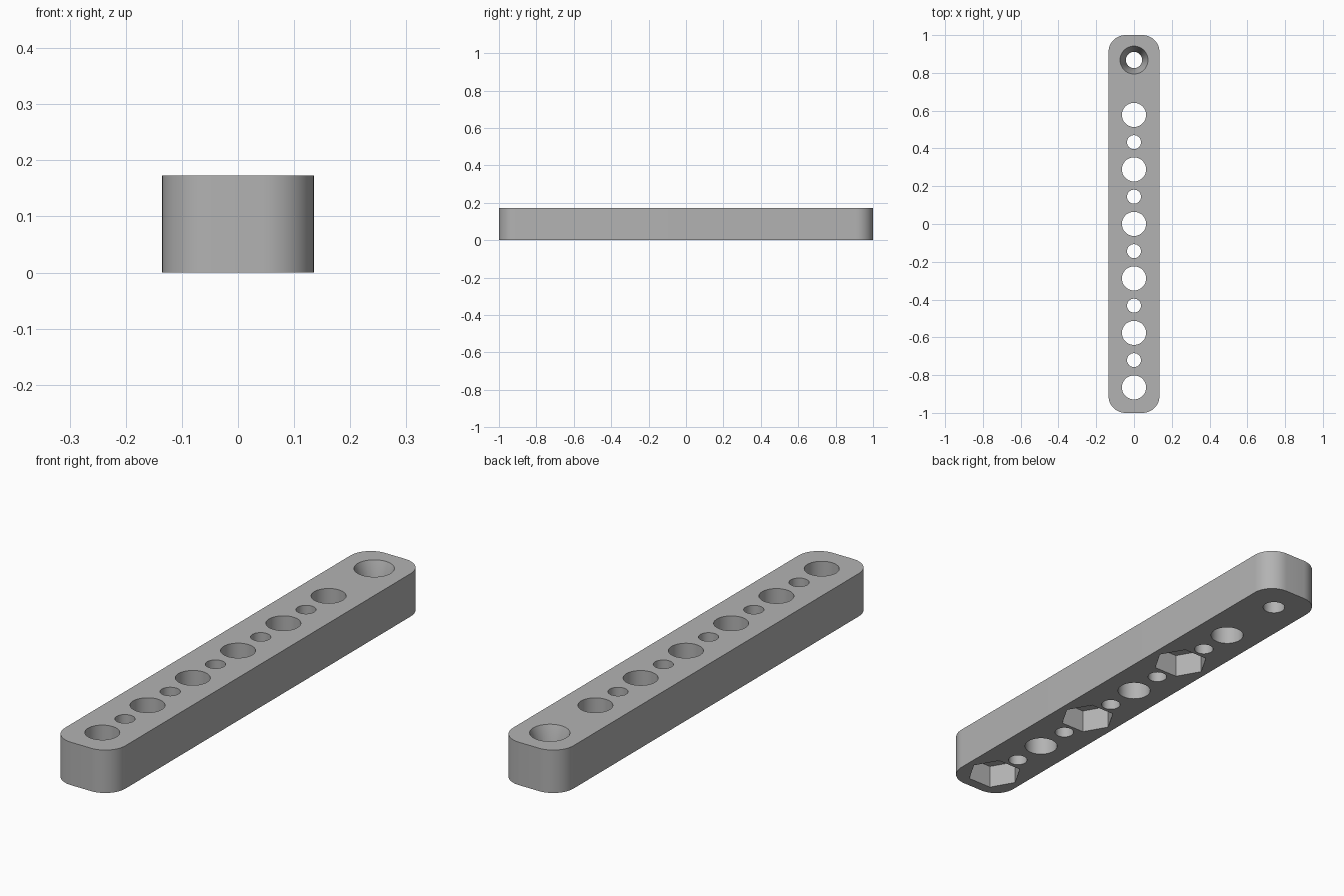
import bpy, bmesh, math
from mathutils import Matrix

cube = bpy.data.objects.get("Cube")
if cube:
    bpy.data.objects.remove(cube, do_unlink=True)

HALF_W, HALF_L, HEIGHT, CORNER = 0.135, 1.0, 0.173, 0.09
PITCH = 0.2885

grey = bpy.data.materials.new("light grey")
grey.use_nodes = True
colour = (0.45, 0.45, 0.45, 1)
grey.diffuse_color = colour
grey.node_tree.nodes["Principled BSDF"].inputs["Base Color"].default_value = colour


def add_object(name, bm):
    mesh = bpy.data.meshes.new(name)
    bm.to_mesh(mesh)
    bm.free()
    mesh.materials.append(grey)
    obj = bpy.data.objects.new(name, mesh)
    bpy.context.collection.objects.link(obj)
    return obj


# Bar with rounded vertical corners
bm = bmesh.new()
bmesh.ops.create_cube(bm, size=1, matrix=Matrix.Translation((0, 0, HEIGHT / 2))
                      @ Matrix.Diagonal((2 * HALF_W, 2 * HALF_L, HEIGHT, 1)))
uprights = [e for e in bm.edges if abs(e.verts[0].co.z - e.verts[1].co.z) > 0.1]
bmesh.ops.bevel(bm, geom=uprights, offset=CORNER, segments=12, profile=0.5, affect='EDGES')
bar = add_object("drilled_bar", bm)
bpy.context.view_layer.objects.active = bar
bar.select_set(True)


def cut(y, low_radius, high_radius, low, high, sides=48):
    """Cut a round, tapered or many-sided hole out of the bar."""
    bm = bmesh.new()
    bmesh.ops.create_cone(bm, cap_ends=True, segments=sides, radius1=low_radius,
                          radius2=high_radius, depth=high - low,
                          matrix=Matrix.Translation((0, y, (low + high) / 2)))
    if sides == 6:  # points of the nut pocket face sideways
        bmesh.ops.rotate(bm, verts=bm.verts, cent=(0, y, 0),
                         matrix=Matrix.Rotation(math.pi / 2, 3, 'Z'))
    cutter = add_object("hole_cutter", bm)
    cutter.hide_render = True
    mod = bar.modifiers.new("hole", 'BOOLEAN')
    mod.operation, mod.solver, mod.object = 'DIFFERENCE', 'EXACT', cutter
    bpy.ops.object.modifier_apply(modifier=mod.name)
    mesh = cutter.data
    bpy.data.objects.remove(cutter, do_unlink=True)
    bpy.data.meshes.remove(mesh)


# Large holes, every second one with a nut pocket underneath
for i in range(6):
    y = -0.865 + i * PITCH
    cut(y, 0.064, 0.064, -0.1, 0.3)
    if i % 2 == 0:
        cut(y, 0.107, 0.107, -0.1, 0.095, 6)

# Small holes between them
for i in range(5):
    cut(-0.865 + (i + 0.5) * PITCH, 0.037, 0.037, -0.1, 0.3)

# Countersunk end hole
END_Y, SINK = 0.868, 0.09
cut(END_Y, 0.043, 0.043, -0.1, 0.3)
slope = (0.074 - 0.043) / SINK
cut(END_Y, 0.043 - 0.01 * slope, 0.074 + 0.01 * slope, HEIGHT - SINK - 0.01, HEIGHT + 0.01)

bpy.ops.object.shade_smooth_by_angle(angle=math.radians(30))
